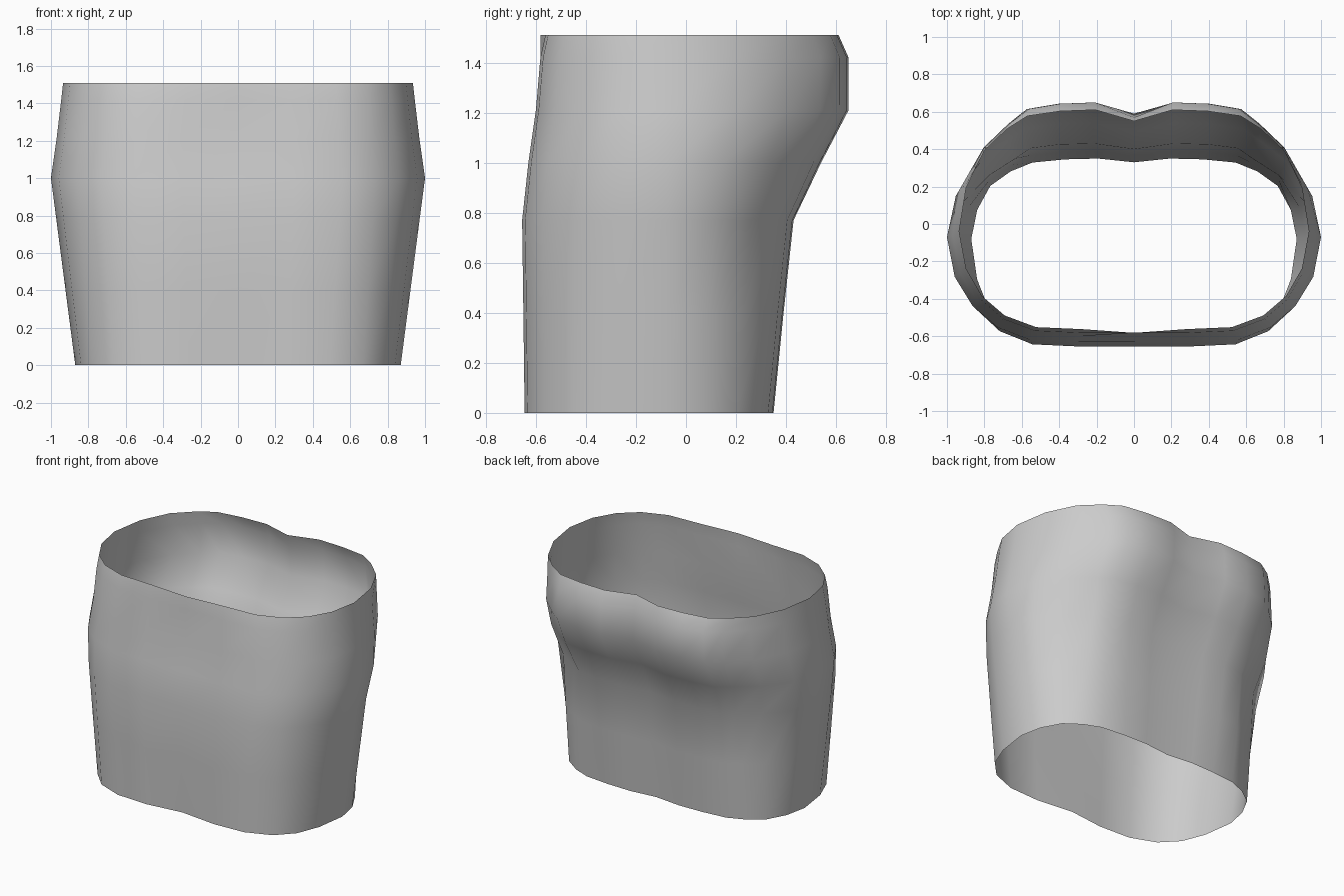
import bpy

cube = bpy.data.objects.get("Cube")
if cube:
    bpy.data.objects.remove(cube, do_unlink=True)

grey = bpy.data.materials.new("soft_grey")
grey.use_nodes = True
colour = (0.6, 0.6, 0.6, 1)
grey.diffuse_color = colour
grey.node_tree.nodes["Principled BSDF"].inputs["Base Color"].default_value = colour

# Half outline, rear middle to front middle: share of half width, share of depth
outline = [(0, 1), (.22, 1), (.42, .99), (.61, .95), (.73, .84), (.86, .66),
           (.96, .36), (1, 0), (.96, -.38), (.87, -.66), (.74, -.86),
           (.56, -.98), (.3, -1), (0, -1)]

# Rings: height, half width, front y, widest y, rear y,
# rear dip, front dip, rear corner cut, front corner cut
rings = [(0, .87, -.645, -.08, .35, .02, .03, -.03, -.03),
         (.4, .922, -.65, -.075, .39, .025, .01, .025, -.015),
         (.77, .97, -.655, -.07, .43, .03, 0, .08, 0),
         (1, 1, -.63, -.07, .54, .045, 0, .055, .01),
         (1.21, .97, -.6, -.06, .65, .06, .02, .04, .01),
         (1.42, .945, -.582, -.05, .65, .08, 0, .03, 0),
         (1.51, .935, -.562, -.04, .61, .06, -.02, 0, 0)]


def ring_points(z, width, front, middle, rear, rear_dip, front_dip,
                rear_cut, front_cut):
    half = []
    for i, (u, v) in enumerate(outline):
        depth, cut = (rear - middle, rear_cut) if v > 0 else (middle - front, front_cut)
        u -= 12 * cut * v ** 4 * (1 - abs(v))
        y = middle + v * depth
        if i == 0:
            y -= rear_dip
        if i == len(outline) - 1:
            y += front_dip
        half.append((u * width, y, z))
    return half + [(-x, y, z) for x, y, z in half[-2:0:-1]]


# Open, thin-walled sleeve lofted through the rings
verts = [p for ring in rings for p in ring_points(*ring)]
n = len(verts) // len(rings)
faces = []
for r in range(len(rings) - 1):
    for i in range(n):
        j = (i + 1) % n
        a, b = r * n, (r + 1) * n
        faces.append((a + j, a + i, b + i, b + j))

mesh = bpy.data.meshes.new("sleeve")
mesh.from_pydata(verts, [], faces)
mesh.materials.append(grey)
mesh.shade_smooth()
sleeve = bpy.data.objects.new("sleeve", mesh)
bpy.context.collection.objects.link(sleeve)
